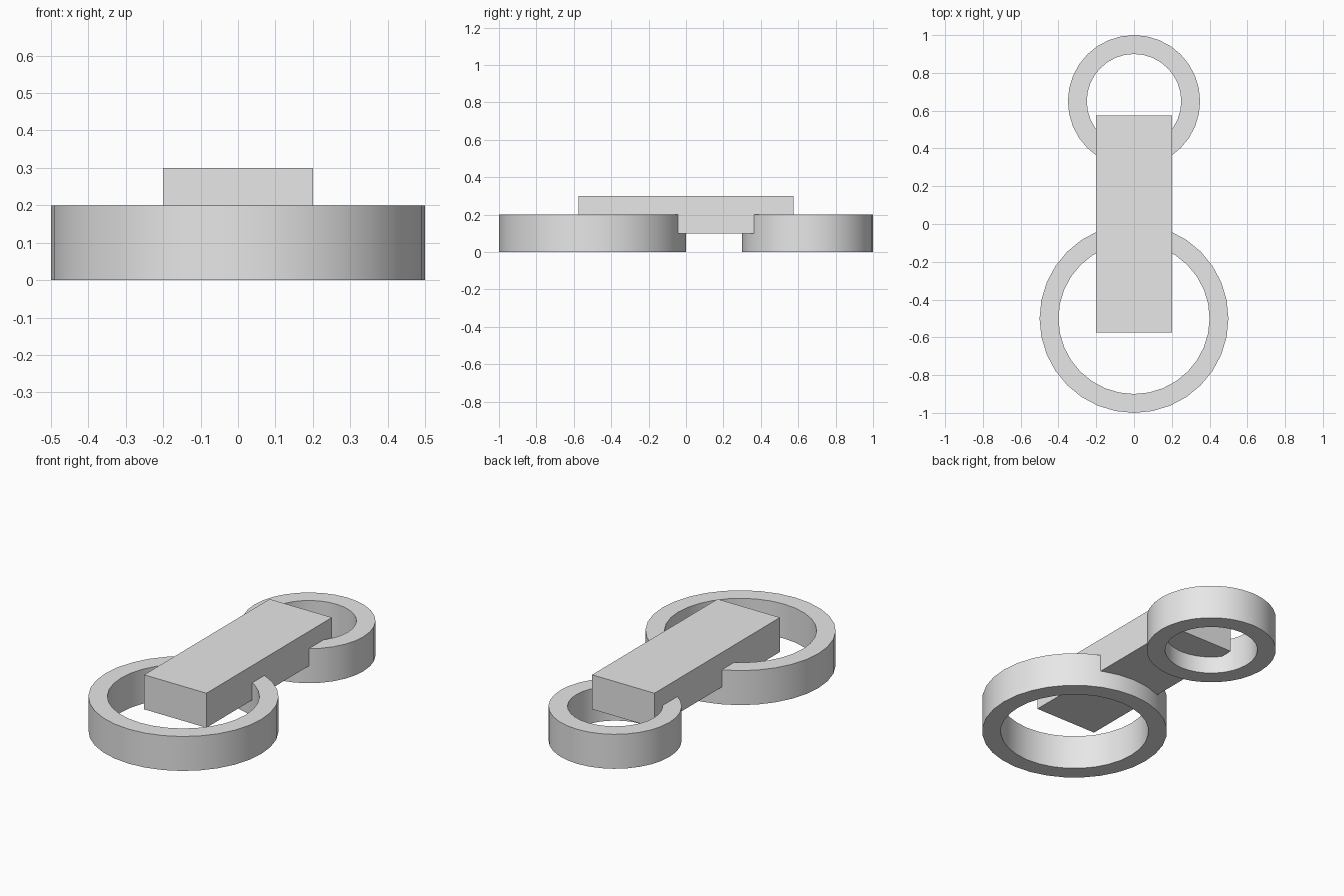
import bpy
import bmesh
import math
from mathutils import Matrix

SEGMENTS = 32

cube = bpy.data.objects.get("Cube")
if cube:
    bpy.data.objects.remove(cube, do_unlink=True)

grey = bpy.data.materials.new("light_grey")
grey.use_nodes = True
colour = (0.8, 0.8, 0.8, 1)
grey.diffuse_color = colour
grey.node_tree.nodes["Principled BSDF"].inputs["Base Color"].default_value = colour


def add_object(name, bm, location):
    """Turn a bmesh into a named grey object with crisp edges."""
    bmesh.ops.recalc_face_normals(bm, faces=bm.faces[:])
    mesh = bpy.data.meshes.new(name)
    bm.to_mesh(mesh)
    bm.free()
    mesh.materials.append(grey)
    obj = bpy.data.objects.new(name, mesh)
    obj.location = location
    bpy.context.collection.objects.link(obj)
    bpy.ops.object.select_all(action="DESELECT")
    obj.select_set(True)
    bpy.context.view_layer.objects.active = obj
    bpy.ops.object.shade_smooth_by_angle(angle=math.radians(30))
    return obj


def add_ring(name, y, outer, inner, height):
    """Spin a rectangular wall section around the vertical axis."""
    bm = bmesh.new()
    section = [(inner, 0), (outer, 0), (outer, height), (inner, height)]
    face = bm.faces.new([bm.verts.new((r, 0, z)) for r, z in section])
    edges = list(face.edges)
    bm.faces.remove(face)
    bmesh.ops.spin(bm, geom=edges, cent=(0, 0, 0), axis=(0, 0, 1),
                   angle=math.tau, steps=SEGMENTS)
    bmesh.ops.remove_doubles(bm, verts=bm.verts[:], dist=0.0001)
    return add_object(name, bm, (0, y, 0))


def add_box(name, size, location):
    bm = bmesh.new()
    bmesh.ops.create_cube(bm, size=1, matrix=Matrix.Diagonal((*size, 1)))
    return add_object(name, bm, location)


# Two round end rings joined by a raised straight bar
add_ring("large_ring", -0.5, 0.5, 0.4, 0.2)
add_ring("small_ring", 0.65, 0.35, 0.25, 0.2)
add_box("connecting_bar", (0.4, 1.15, 0.2), (0, 0, 0.2))
